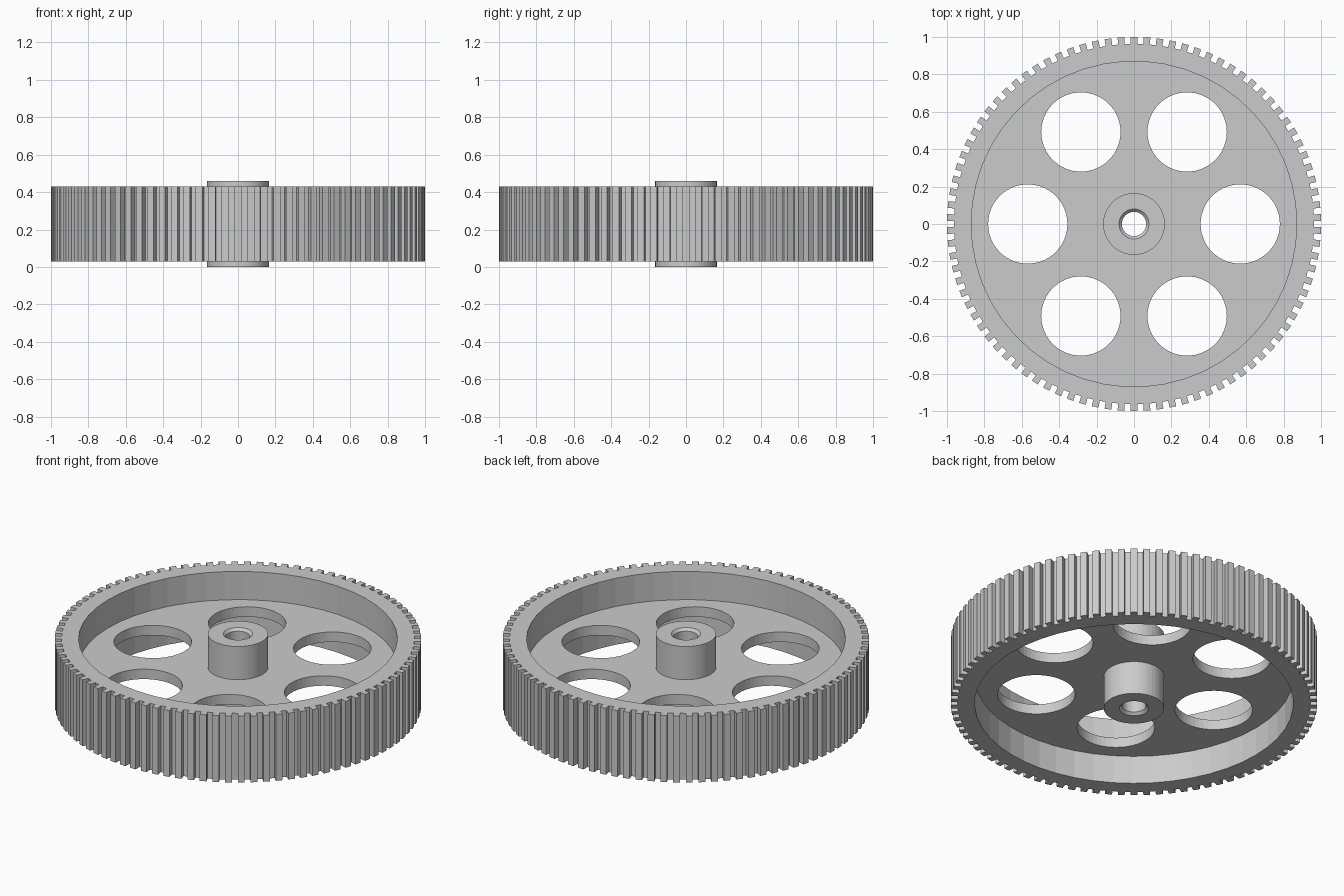
import bpy, bmesh
from math import sin, cos, pi

if "Cube" in bpy.data.objects:
    bpy.data.objects.remove(bpy.data.objects["Cube"])

TEETH = 90
HOLES = 6
ROOT_R, TIP_R = 0.963, 1.0
RIM_INNER = 0.87
HUB_R, BORE_R, CHAMFER_R = 0.165, 0.065, 0.08


def circle(r, n=50, cx=0.0, cy=0.0):
    return [(cx + r * cos(2 * pi * i / n), cy + r * sin(2 * pi * i / n)) for i in range(n)]


def finish(bm, name):
    bmesh.ops.recalc_face_normals(bm, faces=bm.faces)
    mesh = bpy.data.meshes.new(name)
    bm.to_mesh(mesh)
    bm.free()
    obj = bpy.data.objects.new(name, mesh)
    bpy.context.collection.objects.link(obj)
    return obj


def plate(name, loops, z0, z1):
    """Flat outline with holes, extruded from z0 to z1."""
    bm = bmesh.new()
    for pts in loops:
        vs = [bm.verts.new((x, y, z0)) for x, y in pts]
        for a, b in zip(vs, vs[1:] + vs[:1]):
            bm.edges.new((a, b))
    bmesh.ops.triangle_fill(bm, use_beauty=True, edges=bm.edges[:], normal=(0, 0, 1))
    ext = bmesh.ops.extrude_face_region(bm, geom=bm.faces[:], use_keep_orig=True)
    top = [g for g in ext["geom"] if isinstance(g, bmesh.types.BMVert)]
    bmesh.ops.translate(bm, verts=top, vec=(0, 0, z1 - z0))
    return finish(bm, name)


def ring(name, profile, n):
    """Closed (radius, z) profile turned around the z axis."""
    bm = bmesh.new()
    rows = [[bm.verts.new((x, y, z)) for x, y in circle(r, n)] for r, z in profile]
    for lo, hi in zip(rows, rows[1:] + rows[:1]):
        for i in range(n):
            j = (i + 1) % n
            bm.faces.new((lo[i], lo[j], hi[j], hi[i]))
    return finish(bm, name)


# Toothed rim: parallel-sided slots, one tooth centred on the y axis
outline = []
half_tip, half_root = 0.0185, 0.0175
for i in range(TEETH):
    a = pi / 2 + 2 * pi * i / TEETH
    for r, w in ((ROOT_R, -half_root), (TIP_R, -half_tip), (TIP_R, half_tip), (ROOT_R, half_root)):
        outline.append((r * cos(a + w / r), r * sin(a + w / r)))
plate("toothed_rim", [outline, circle(RIM_INNER)], 0.03, 0.43)

# Thin web with six round lightening holes
holes = [circle(0.212, 50, 0.568 * cos(2 * pi * k / HOLES), 0.568 * sin(2 * pi * k / HOLES))
         for k in range(HOLES)]
plate("web", [circle(RIM_INNER + 0.01), circle(HUB_R - 0.02)] + holes, 0.2, 0.26)

# Hub with a bore chamfered at both ends
ring("hub", [(HUB_R, 0), (HUB_R, 0.46), (CHAMFER_R, 0.46), (BORE_R, 0.445),
             (BORE_R, 0.015), (CHAMFER_R, 0)], 50)
